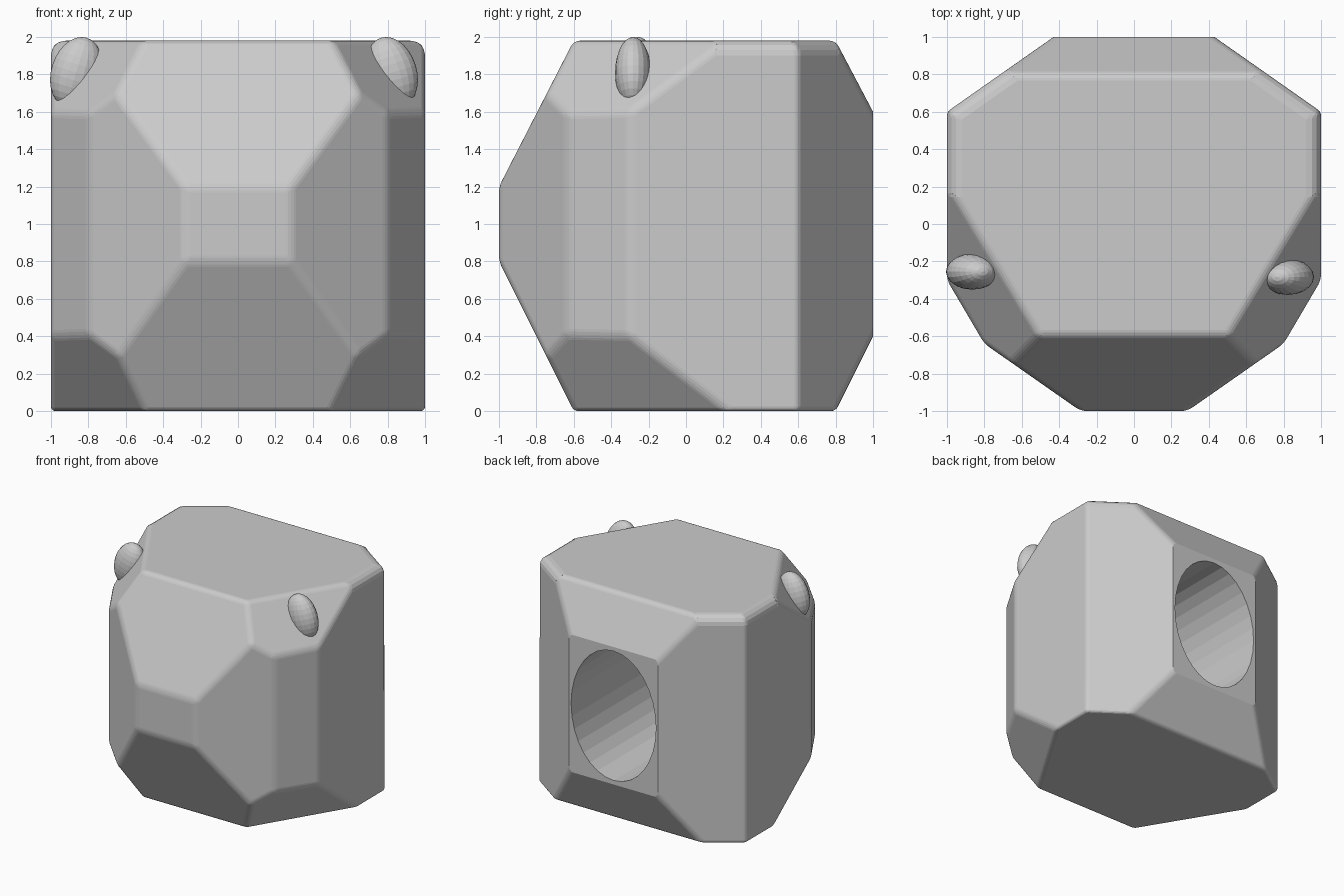
import bpy, bmesh
from math import radians
from mathutils import Vector

if "Cube" in bpy.data.objects:
    bpy.data.objects.remove(bpy.data.objects["Cube"])

TOP = 1.98


def new_object(name, bm):
    mesh = bpy.data.meshes.new(name)
    bm.to_mesh(mesh)
    bm.free()
    ob = bpy.data.objects.new(name, mesh)
    bpy.context.collection.objects.link(ob)
    return ob


def slice_off(bm, co, no):
    """Cut the solid with a plane, drop the outer side and cap it."""
    geom = bm.verts[:] + bm.edges[:] + bm.faces[:]
    cut = bmesh.ops.bisect_plane(bm, geom=geom, dist=1e-5, plane_co=co,
                                 plane_no=Vector(no).normalized(), clear_outer=True)
    edges = [e for e in cut["geom_cut"] if isinstance(e, bmesh.types.BMEdge)]
    bmesh.ops.contextual_create(bm, geom=edges)


# faceted body: a block trimmed by planes
bm = bmesh.new()
bmesh.ops.create_cube(bm, size=2)
for v in bm.verts:
    v.co.z = TOP if v.co.z > 0 else 0
slice_off(bm, (0, -1, 1.2), (0, -0.78, 0.4))     # front brow
slice_off(bm, (0, -1, 0.8), (0, -0.8, -0.4))     # front chin
slice_off(bm, (0, 1, 1.6), (0, 0.38, 0.2))       # back top
slice_off(bm, (0, 1, 0.4), (0, 0.4, -0.2))       # back bottom
for s in (-1, 1):
    slice_off(bm, (s * 0.43, 1, 1), (s * 0.4, 0.57, 0))
    slice_off(bm, (s * 0.285, -1, 1), (s * 0.36, -0.515, 0))
    slice_off(bm, (s * 1, -0.3, 1), (s * 0.34, -0.2, 0))
    slice_off(bm, (s * 1, -0.3, 1.6), (s * 0.855, -0.518, 0.705))
    slice_off(bm, (s * 1, -0.3, 0.4), (s * 0.855, -0.518, -0.68))
bmesh.ops.recalc_face_normals(bm, faces=bm.faces[:])

# edge softness: wide on the upper side rim, none around the back face
weight = bm.edges.layers.float.new("bevel_weight_edge")
for e in bm.edges:
    normals = [f.normal for f in e.link_faces]
    mid = (e.verts[0].co + e.verts[1].co) / 2
    if any(n.y > 0.99 for n in normals):
        e[weight] = 0
    elif mid.z > TOP - 0.01 and any(abs(n.z) < 0.01 for n in normals):
        e[weight] = 1
    elif mid.z < 0.01 or abs(mid.y - 0.6) < 0.01:
        e[weight] = 0.3
    else:
        e[weight] = 0.4
body = new_object("body", bm)
bevel = body.modifiers.new("Soft edges", "BEVEL")
bevel.limit_method = "WEIGHT"
bevel.width = 0.08
bevel.segments = 4

# oval socket in the back
bm = bmesh.new()
bmesh.ops.create_cone(bm, cap_ends=True, segments=32, radius1=1, radius2=1, depth=1.6)
cutter = new_object("socket_cutter", bm)
cutter.rotation_euler = (radians(90), 0, 0)
cutter.scale = (0.41, 0.565, 1)
cutter.location = (0, 0.5, 1)
cutter.hide_render = True
cutter.hide_set(True)
hole = body.modifiers.new("Back socket", "BOOLEAN")
hole.operation = "DIFFERENCE"
hole.solver = "EXACT"
hole.object = cutter

# two leaning egg-shaped ears on the upper front corners
for name, s, loc in (("left_ear", -1, (-0.865, -0.255, 1.81)),
                     ("right_ear", 1, (0.822, -0.283, 1.81))):
    bm = bmesh.new()
    bmesh.ops.create_uvsphere(bm, u_segments=20, v_segments=14, radius=1)
    ear = new_object(name, bm)
    ear.scale = (0.134, 0.096, 0.194)
    ear.rotation_euler = (0, radians(-17 * s), 0)
    ear.location = loc
